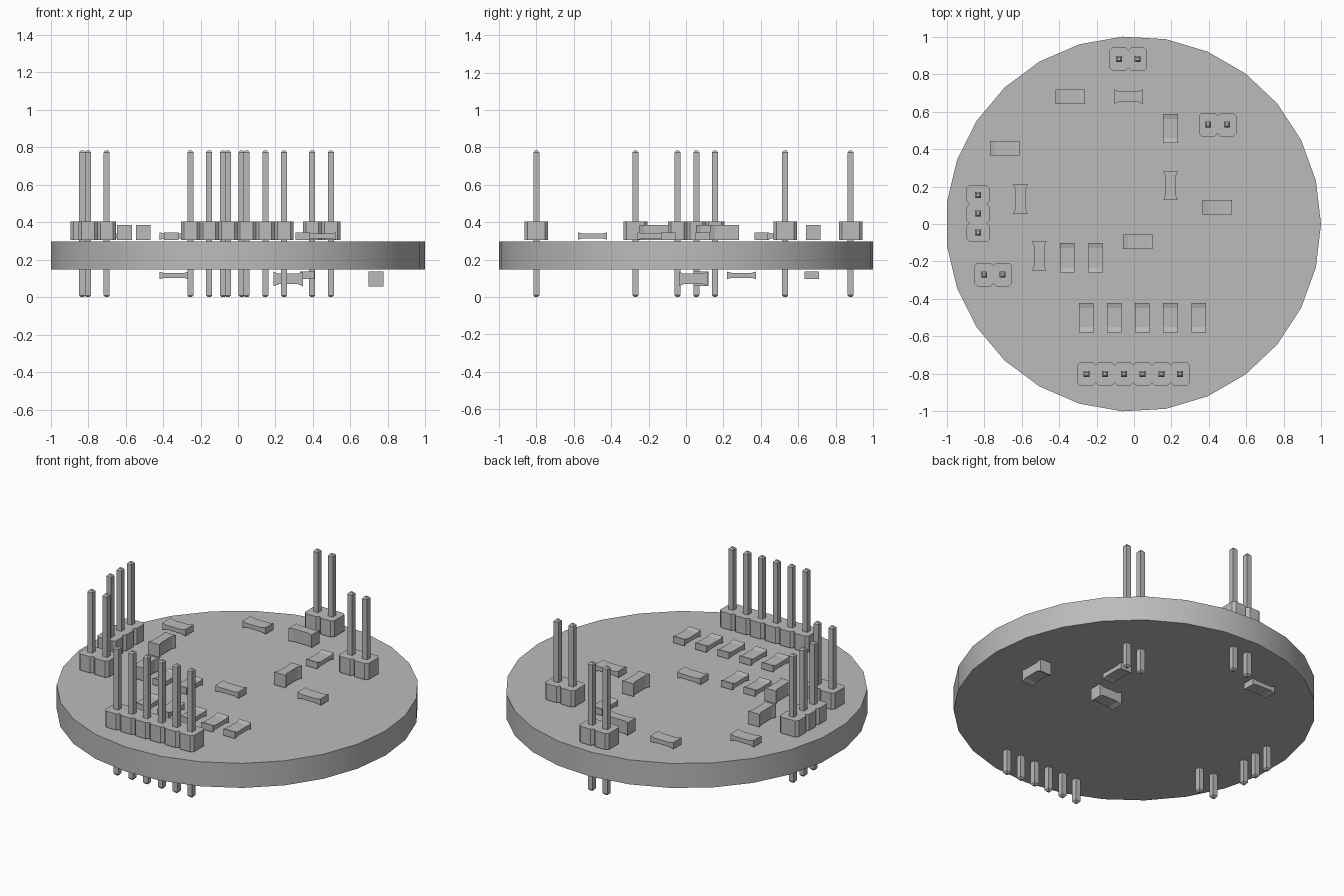
import bpy, bmesh, math
from mathutils import Matrix, Vector

cube = bpy.data.objects.get("Cube")
if cube:
    bpy.data.objects.remove(cube)

grey = bpy.data.materials.new("plain_grey")
grey.use_nodes = True
COLOUR = (0.5, 0.5, 0.5, 1)
grey.diffuse_color = COLOUR
grey.node_tree.nodes["Principled BSDF"].inputs["Base Color"].default_value = COLOUR

BOARD_LOW, BOARD_TOP = 0.148, 0.298
GAP = 0.008          # solder gap between board and parts
PITCH = 0.1


def finish(name, bm, location=(0, 0, 0)):
    bmesh.ops.recalc_face_normals(bm, faces=bm.faces)
    mesh = bpy.data.meshes.new(name)
    bm.to_mesh(mesh)
    bm.free()
    mesh.materials.append(grey)
    obj = bpy.data.objects.new(name, mesh)
    obj.location = location
    bpy.context.collection.objects.link(obj)
    return obj


def loft(bm, rings):
    """Skin a stack of equal-sized rings and close both ends."""
    loops = [[bm.verts.new(p) for p in ring] for ring in rings]
    n = len(loops[0])
    for a, b in zip(loops, loops[1:]):
        for i in range(n):
            j = (i + 1) % n
            bm.faces.new((a[i], a[j], b[j], b[i]))
    bm.faces.new(loops[0][::-1])
    bm.faces.new(loops[-1])


def square(x, half, z):
    return [(x + sx * half, sy * half, z)
            for sx, sy in ((-1, -1), (1, -1), (1, 1), (-1, 1))]


def octagon(x, hx, hy, cut, z):
    pts = [(hx, cut - hy), (hx, hy - cut), (hx - cut, hy), (cut - hx, hy),
           (-hx, hy - cut), (-hx, cut - hy), (cut - hx, -hy), (hx - cut, -hy)]
    return [(x + px, py, z) for px, py in pts]


def pin_header(name, count, x, y, turned=False):
    """A row of pins through a notched housing, centred on x, y."""
    housing, pins = bmesh.new(), bmesh.new()
    for i in range(count):
        px = (i - (count - 1) / 2) * PITCH
        loft(housing, [octagon(px, PITCH / 2, 0.063, 0.016, z)
                       for z in (BOARD_TOP + GAP, 0.405)])
        loft(pins, [square(px, 0.008, 0), square(px, 0.016, 0.01),
                    square(px, 0.016, 0.773), square(px, 0.008, 0.783)])
    for part, bm in (("housing", housing), ("pins", pins)):
        obj = finish(f"{name}_{part}", bm, (x, y, 0))
        obj.rotation_euler.z = math.pi / 2 if turned else 0


def chip(name, x, y, along_y=False, tall=False, below=False):
    """A surface part with a slightly waisted body."""
    length, width = 0.156, 0.078
    height = 0.078 if tall else 0.04
    e, m, h = length / 2, length / 2 - 0.027, height / 2
    waist = h - (0.011 if tall else 0.007)
    profile = [(-e, -h), (-m, -waist), (m, -waist), (e, -h),
               (e, h), (m, waist), (-m, waist), (-e, h)]
    bm = bmesh.new()
    loft(bm, [[(u, w, v) for u, v in profile] for w in (-width / 2, width / 2)])
    # upper tall parts are pinched sideways, the others vertically
    if tall and not below:
        bmesh.ops.rotate(bm, verts=bm.verts, cent=Vector(),
                         matrix=Matrix.Rotation(math.pi / 2, 3, 'X'))
    z = BOARD_LOW - 0.012 - h if below else BOARD_TOP + GAP + h
    obj = finish(name, bm, (x, y, z))
    obj.rotation_euler.z = math.pi / 2 if along_y else 0


# Round board
SIDES, R = 27, 1.0017
bm = bmesh.new()
ring = [(R * math.cos(math.tau * i / SIDES) - 0.0034,
         R * math.sin(math.tau * i / SIDES)) for i in range(SIDES)]
loft(bm, [[(px, py, z) for px, py in ring] for z in (BOARD_LOW, BOARD_TOP)])
board = finish("round_board", bm)
bpy.ops.object.select_all(action='DESELECT')
board.select_set(True)
bpy.context.view_layer.objects.active = board
bpy.ops.object.shade_smooth_by_angle(angle=math.radians(30))

# Pin headers
pin_header("front_header", 6, -0.004, -0.8)
pin_header("back_header", 2, -0.03, 0.88)
pin_header("back_left_header", 2, 0.446, 0.53)
pin_header("right_header", 3, -0.832, 0.055, turned=True)
pin_header("front_right_header", 2, -0.751, -0.27)

# Front row of flat chips
for i in range(5):
    chip(f"row_chip_{i + 1}", -0.255 + 0.15 * i, -0.5, along_y=True)

# Flat chips on top
for i, (x, y, turned) in enumerate([
        (-0.34, 0.68, False), (0.195, 0.51, True), (-0.69, 0.405, False),
        (-0.357, -0.18, True), (-0.205, -0.18, True),
        (0.02, -0.095, False), (0.445, 0.09, False)]):
    chip(f"flat_chip_{i + 1}", x, y, turned)

# Tall parts on top
for i, (x, y, turned) in enumerate([
        (-0.03, 0.68, False), (0.195, 0.205, True),
        (-0.606, 0.132, True), (-0.506, -0.17, True)]):
    chip(f"tall_part_{i + 1}", x, y, turned, tall=True)

# Parts under the board
for i, (x, y, turned, tall) in enumerate([
        (-0.342, 0.673, False, False), (0.37, 0.297, True, False),
        (0.268, 0.08, False, True), (0.737, 0.04, True, True)]):
    chip(f"underside_part_{i + 1}", x, y, turned, tall, below=True)
